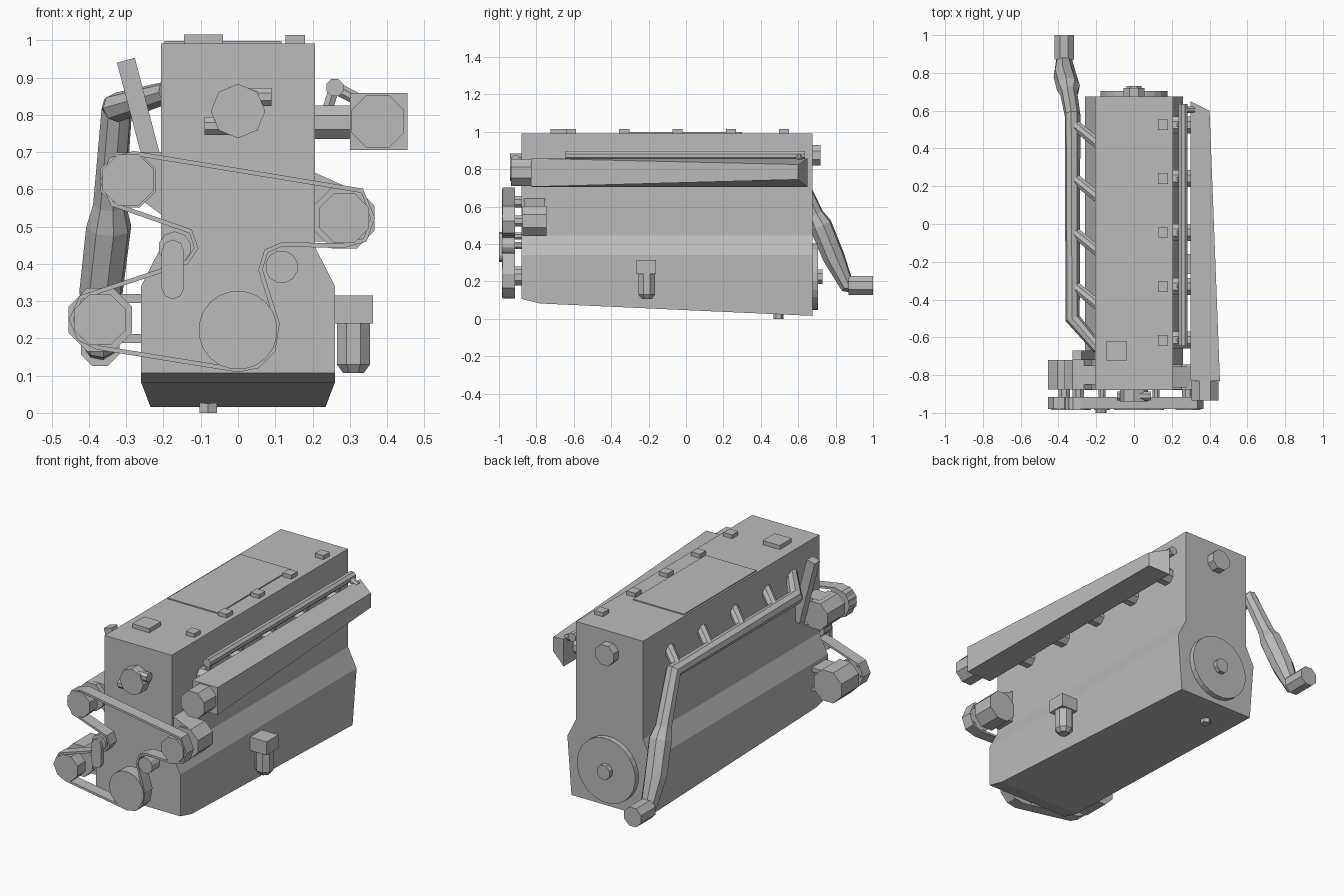
import bpy, bmesh, math
from mathutils import Vector

if "Cube" in bpy.data.objects:
    bpy.data.objects.remove(bpy.data.objects["Cube"], do_unlink=True)

metal = bpy.data.materials.new("engine_grey")
metal.use_nodes = True
GREY = (0.5, 0.5, 0.5, 1)
metal.diffuse_color = GREY
metal.node_tree.nodes["Principled BSDF"].inputs["Base Color"].default_value = GREY


def finish(name, bm):
    bmesh.ops.recalc_face_normals(bm, faces=bm.faces)
    mesh = bpy.data.meshes.new(name)
    bm.to_mesh(mesh)
    bm.free()
    mesh.materials.append(metal)
    ob = bpy.data.objects.new(name, mesh)
    bpy.context.collection.objects.link(ob)
    return ob


def loft(name, sections, closed=False):
    """Skin matching rings of points, capping both ends unless closed."""
    bm = bmesh.new()
    rings = [[bm.verts.new(p) for p in s] for s in sections]
    n = len(rings[0])
    pairs = list(zip(rings, rings[1:]))
    if closed:
        pairs.append((rings[-1], rings[0]))
    for a, b in pairs:
        for i in range(n):
            j = (i + 1) % n
            bm.faces.new((a[i], a[j], b[j], b[i]))
    if not closed:
        bm.faces.new(rings[0])
        bm.faces.new(rings[-1])
    return finish(name, bm)


def box(name, x, y, z):
    return loft(name, [[(x[0], v, z[0]), (x[1], v, z[0]), (x[1], v, z[1]), (x[0], v, z[1])] for v in y])


def extrude_y(name, outline, y0, y1):
    return loft(name, [[(x, y, z) for x, z in outline] for y in (y0, y1)])


def rod(name, a, b, r, sides=8, r2=None, turn=0.5):
    """Faceted cylinder or cone from a to b."""
    a, b = Vector(a), Vector(b)
    d = (b - a).normalized()
    up = Vector((0, 0, 1)) if abs(d.z) < 0.9 else Vector((0, 1, 0))
    u = d.cross(up).normalized()
    v = u.cross(d)
    ang = [math.tau * (i + turn) / sides for i in range(sides)]
    rings = [[c + u * (q * math.cos(t)) + v * (q * math.sin(t)) for t in ang]
             for c, q in ((a, r), (b, r2 or r))]
    return loft(name, rings)


def pipe(name, points):
    """Octagonal pipe through (x, y, z, radius) points."""
    cu = bpy.data.curves.new(name, "CURVE")
    cu.dimensions = "3D"
    cu.bevel_depth, cu.bevel_resolution, cu.use_fill_caps = 1, 2, True
    sp = cu.splines.new("POLY")
    sp.points.add(len(points) - 1)
    sp.use_smooth = False
    for p, (x, y, z, r) in zip(sp.points, points):
        p.co, p.radius = (x, y, z, 1), r
    tmp = bpy.data.objects.new(name + "_path", cu)
    bpy.context.collection.objects.link(tmp)
    deps = bpy.context.evaluated_depsgraph_get()
    bm = bmesh.new()
    mesh = bpy.data.meshes.new_from_object(tmp.evaluated_get(deps))
    bm.from_mesh(mesh)
    bpy.data.objects.remove(tmp)
    bpy.data.meshes.remove(mesh)
    for f in bm.faces:
        f.smooth = False
    return finish(name, bm)


# Engine block with sloping sump
def block_section(y, w, zb):
    half = [(w, zb), (0.26, 0.34), (0.207, 0.445), (0.207, 0.992)]
    return [(x, y, z) for x, z in half] + [(-x, y, z) for x, z in reversed(half)]


loft("engine_block", [block_section(-0.88, 0.26, 0.107),
                      block_section(-0.78, 0.26, 0.082),
                      block_section(0.675, 0.235, 0.016)])
rod("drain_plug", (-0.08, 0.495, 0), (-0.08, 0.495, 0.04), 0.027, 6)

# Top cover, filler cap and cover bolts
box("top_cover", (-0.197, 0.117), (-0.34, 0.3), (0.98, 0.998))
box("filler_cap", (-0.145, -0.04), (-0.725, -0.62), (0.98, 1.015))
STATIONS = [0.525 - 0.285 * i for i in range(5)]
for y in STATIONS:
    box("cover_bolt", (0.127, 0.18), (y - 0.027, y + 0.027), (0.98, 1.014))

# Rear flywheel, hub and end plug
rod("flywheel", (0, 0.67, 0.225), (0, 0.705, 0.225), 0.18, 24)
rod("flywheel_hub", (0, 0.7, 0.225), (0, 0.73, 0.225), 0.042)
rod("rear_plug", (0, 0.67, 0.875), (0, 0.72, 0.875), 0.06)

# Oil filter on its mount
box("filter_mount", (0.235, 0.362), (-0.265, -0.16), (0.24, 0.315))
rod("oil_filter", (0.31, -0.21, 0.25), (0.31, -0.21, 0.13), 0.048)
rod("filter_end", (0.31, -0.21, 0.13), (0.31, -0.21, 0.107), 0.048, r2=0.03)

# Intake plenum, narrowing towards the rear outer edge
loft("intake_plenum", [
    [(0.3, -0.83, 0.706), (0.455, -0.83, 0.706), (0.455, -0.83, 0.858), (0.3, -0.83, 0.858)],
    [(0.3, 0.65, 0.706), (0.4, 0.6, 0.745), (0.4, 0.6, 0.825), (0.3, 0.65, 0.858)]])
rod("throttle_body", (0.375, -0.935, 0.782), (0.375, -0.82, 0.782), 0.077)
for y in STATIONS:
    rod("intake_runner", (0.19, y, 0.78), (0.32, y, 0.78), 0.049)
    rod("injector", (0.258, y, 0.87), (0.235, y, 0.8), 0.016, 6)

# Fuel rail and its end fitting
rod("fuel_rail", (0.26, -0.645, 0.873), (0.26, 0.635, 0.873), 0.025)
rod("rail_fitting", (0.26, 0.605, 0.873), (0.315, 0.605, 0.845), 0.018)

# Exhaust manifold with runners and downpipe
LOG_X, LOG_Z = -0.325, 0.82
pipe("exhaust_manifold", [(-0.19, -0.66, 0.86, 0.03), (LOG_X, -0.5, LOG_Z, 0.04),
                          (LOG_X, 0.575, LOG_Z, 0.042), (-0.345, 0.69, 0.56, 0.045),
                          (-0.347, 0.72, 0.5, 0.062), (-0.367, 0.79, 0.33, 0.06),
                          (-0.37, 0.86, 0.185, 0.045), (-0.37, 0.92, 0.178, 0.045)])
rod("exhaust_outlet", (-0.37, 0.87, 0.178), (-0.37, 1.0, 0.178), 0.056)
for y in STATIONS[:4]:
    rod("exhaust_runner", (-0.19, y - 0.1, 0.86), (LOG_X, y + 0.01, LOG_Z), 0.03)

# Slanted lifting bracket
extrude_y("lifting_bracket", [(-0.325, 0.94), (-0.277, 0.953), (-0.185, 0.6), (-0.23, 0.58)], -0.72, -0.67)

# Coolant outlet and its stubs
rod("coolant_outlet", (0, -0.94, 0.81), (0, -0.87, 0.81), 0.073, turn=0)
rod("lower_coolant_stub", (-0.09, -0.91, 0.77), (0, -0.91, 0.77), 0.026)
rod("upper_coolant_stub", (0, -0.91, 0.848), (0.09, -0.91, 0.848), 0.026)

# Pulleys on shafts: name, x, z, radius, sides
for name, x, z, r, n in [("crank", 0, 0.222, 0.106, 20), ("alternator", 0.285, 0.523, 0.072, 8),
                         ("tensioner", 0.117, 0.392, 0.044, 12), ("upper_pump", -0.295, 0.625, 0.074, 8),
                         ("lower_pump", -0.37, 0.25, 0.074, 8), ("idler", -0.17, 0.443, 0.044, 10)]:
    rod(name + "_pulley", (x, -0.985, z), (x, -0.915, z), r, n)
    rod(name + "_shaft", (x, -0.92, z), (x, -0.85, z), r * 0.45)

# Accessory bodies and mounts
rod("alternator_body", (0.285, -0.875, 0.523), (0.285, -0.745, 0.523), 0.088)
extrude_y("alternator_mount", [(0.19, 0.46), (0.3, 0.46), (0.33, 0.59), (0.205, 0.645)], -0.865, -0.755)
rod("lower_pump_body", (-0.37, -0.875, 0.25), (-0.37, -0.72, 0.25), 0.092)
rod("upper_pump_body", (-0.295, -0.875, 0.625), (-0.295, -0.72, 0.625), 0.08)
for z in (0.2, 0.307):
    box("lower_pump_mount", (-0.37, -0.25), (-0.86, -0.74), (z - 0.012, z + 0.012))
extrude_y("upper_pump_mount", [(-0.3, 0.7), (-0.19, 0.7), (-0.19, 0.52), (-0.27, 0.58)], -0.85, -0.75)

# Tensioner arm with rounded ends
arm = []
for z, start in ((0.435, 0), (0.335, math.pi)):
    for i in range(5):
        t = start + math.pi * i / 4
        arm.append((-0.175 + 0.03 * math.cos(t), z + 0.03 * math.sin(t)))
extrude_y("tensioner_arm", arm, -1.0, -0.975)

# Drive belt as a thin closed band
path = [(-0.28, 0.703), (0.335, 0.602), (0.368, 0.523), (0.345, 0.46), (0.28, 0.442),
        (0.12, 0.447), (0.08, 0.43), (0.066, 0.385), (0.112, 0.24), (0.1, 0.165),
        (0.055, 0.12), (0, 0.109), (-0.38, 0.17), (-0.43, 0.195), (-0.454, 0.25),
        (-0.425, 0.315), (-0.14, 0.41), (-0.118, 0.443), (-0.13, 0.482),
        (-0.34, 0.555), (-0.37, 0.62), (-0.345, 0.685)]
bands = []
for i, p in enumerate(path):
    before, after = Vector(path[i - 1]), Vector(path[(i + 1) % len(path)])
    t = (after - before).normalized()
    inner = Vector(p) + Vector((t.y, -t.x)) * 0.012
    bands.append([(q[0], y, q[1]) for q, y in ((p, -0.98), (p, -0.915), (inner, -0.915), (inner, -0.98))])
loft("drive_belt", bands, closed=True)
